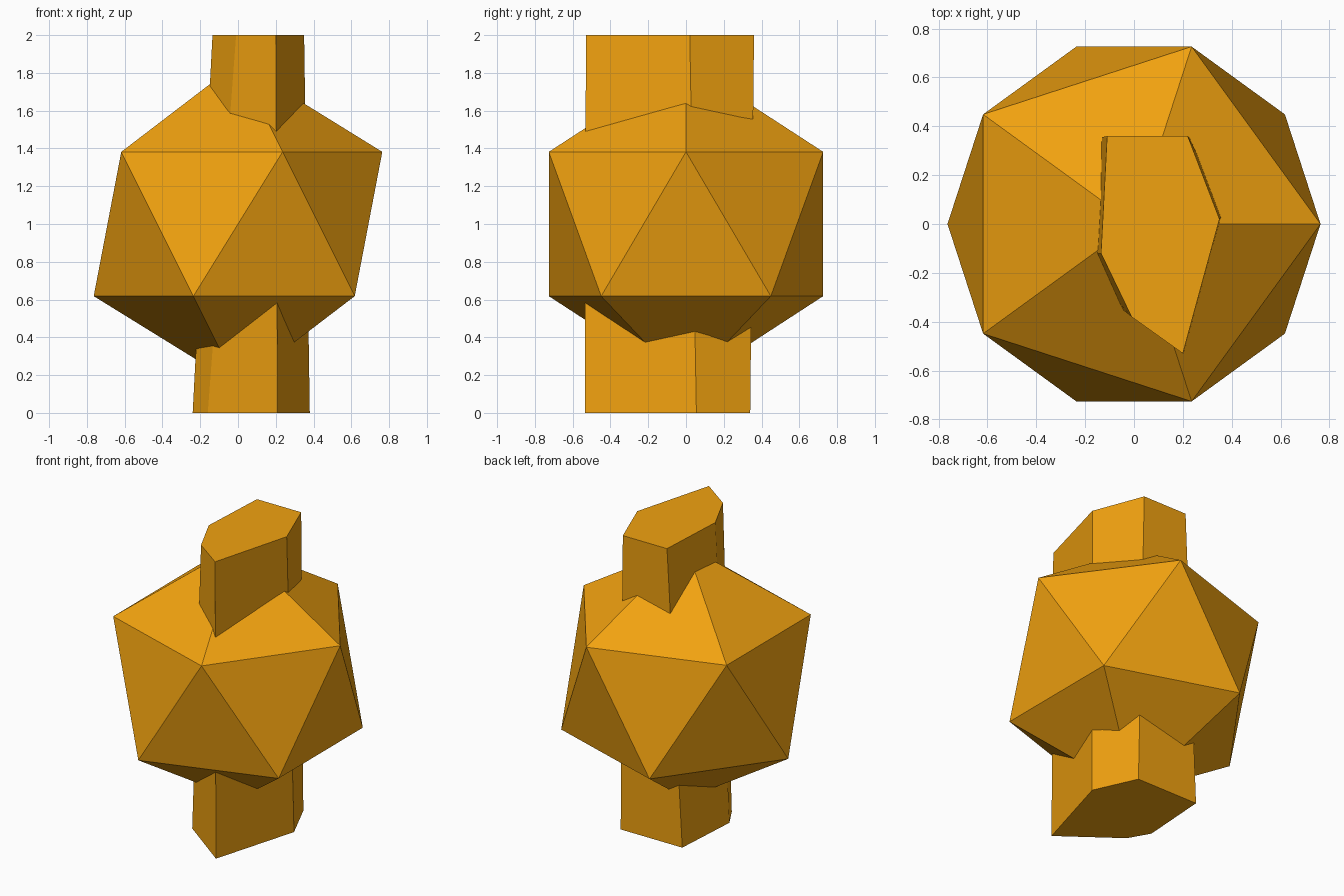
import bpy, bmesh

if "Cube" in bpy.data.objects:
    bpy.data.objects.remove(bpy.data.objects["Cube"])

gold = bpy.data.materials.new("orange")
gold.diffuse_color = (0.88, 0.36, 0.005, 1)
gold.use_nodes = True
gold.node_tree.nodes["Principled BSDF"].inputs["Base Color"].default_value = gold.diffuse_color


def add_object(name, bm):
    bmesh.ops.recalc_face_normals(bm, faces=bm.faces)
    mesh = bpy.data.meshes.new(name)
    bm.to_mesh(mesh)
    bm.free()
    mesh.materials.append(gold)
    obj = bpy.data.objects.new(name, mesh)
    bpy.context.collection.objects.link(obj)
    return obj


# Faceted body: regular icosahedron standing on its pole axis
bm = bmesh.new()
bmesh.ops.create_icosphere(bm, subdivisions=1, radius=0.854)
body = add_object("faceted_body", bm)
body.location.z = 1

# Six-sided tapering column lofted between two outlines
bottom = [(-0.21, 0.34), (-0.24, -0.12), (-0.16, -0.26),
          (0.21, -0.535), (0.38, 0.055), (0.25, 0.34)]
top = [(-0.11, 0.36), (-0.135, -0.12), (-0.01, -0.38),
       (0.20, -0.53), (0.35, 0.02), (0.22, 0.36)]
bm = bmesh.new()
low = [bm.verts.new((x, y, 0)) for x, y in bottom]
high = [bm.verts.new((x, y, 2)) for x, y in top]
bm.faces.new(low[::-1])
bm.faces.new(high)
for i in range(6):
    j = (i + 1) % 6
    bm.faces.new((low[i], low[j], high[j], high[i]))
add_object("column", bm)
